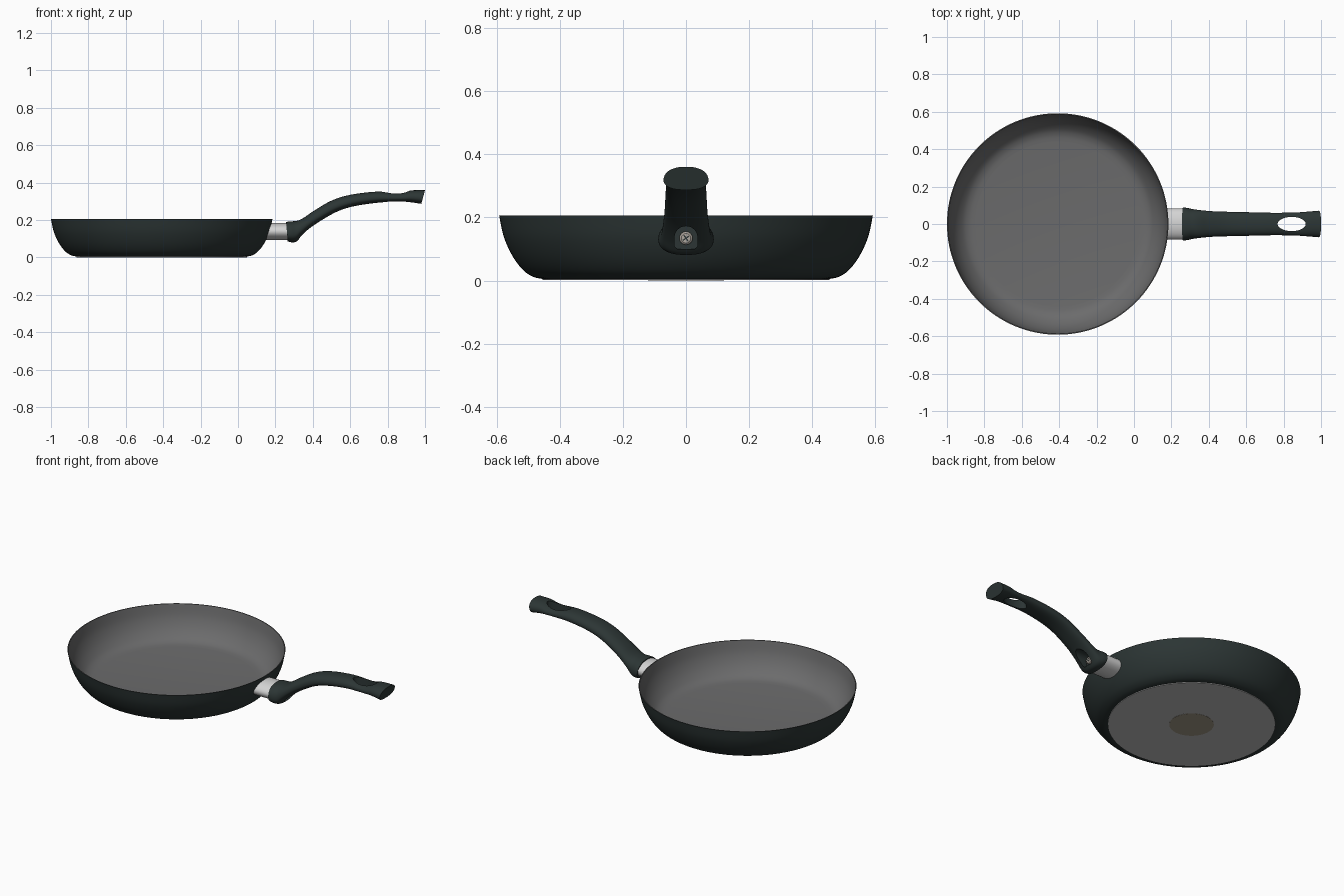
import bpy, bmesh, math

if "Cube" in bpy.data.objects:
    bpy.data.objects.remove(bpy.data.objects["Cube"])

def material(name, rgb):
    m = bpy.data.materials.new(name)
    m.diffuse_color = (*rgb, 1)
    m.use_nodes = True
    m.node_tree.nodes["Principled BSDF"].inputs["Base Color"].default_value = m.diffuse_color
    return m

DARK = material("dark green coating", (0.025, 0.036, 0.035))
GREY = material("grey non-stick", (0.148, 0.148, 0.150))
PLATE = material("light base metal", (0.50, 0.50, 0.50))
STEEL = material("brushed steel", (0.66, 0.66, 0.66))
BRONZE = material("bronze disc", (0.35, 0.31, 0.24))
SCREW = material("screw metal", (0.42, 0.38, 0.34))

CX = -0.408  # pan centre

def spline(pts, steps):
    """Catmull-Rom through tuples of any length."""
    out = []
    for i in range(len(pts) - 1):
        p0, p1, p2, p3 = pts[max(i - 1, 0)], pts[i], pts[i + 1], pts[min(i + 2, len(pts) - 1)]
        for s in range(steps):
            t = s / steps
            out.append(tuple(0.5 * (2 * b + (c - a) * t + (2 * a - 5 * b + 4 * c - d) * t * t
                                    + (3 * b - a - 3 * c + d) * t ** 3)
                             for a, b, c, d in zip(p0, p1, p2, p3)))
    return out + [pts[-1]]

def loft(name, rings, mats, mat_rule=lambda i: 0, angle=35, start_cap=True):
    """Skin a list of equal rings; ngon caps close the ends."""
    bm = bmesh.new()
    vs = [[bm.verts.new(p) for p in r] for r in rings]
    n = len(vs[0])
    for i in range(len(vs) - 1):
        for j in range(n):
            k = (j + 1) % n
            f = bm.faces.new((vs[i][j], vs[i][k], vs[i + 1][k], vs[i + 1][j]))
            f.material_index = mat_rule(i)
    if start_cap:
        bm.faces.new(vs[0][::-1]).material_index = mat_rule(0)
    bm.faces.new(vs[-1]).material_index = mat_rule(len(vs) - 2)
    bmesh.ops.recalc_face_normals(bm, faces=bm.faces)
    me = bpy.data.meshes.new(name)
    bm.to_mesh(me)
    bm.free()
    ob = bpy.data.objects.new(name, me)
    bpy.context.collection.objects.link(ob)
    for m in mats:
        me.materials.append(m)
    smooth(ob, angle)
    return ob

def smooth(ob, angle):
    bpy.ops.object.select_all(action='DESELECT')
    bpy.context.view_layer.objects.active = ob
    ob.select_set(True)
    bpy.ops.object.shade_smooth_by_angle(angle=math.radians(angle))

def circle_z(r, z, n=128, cx=CX):
    return [(cx + r * math.cos(2 * math.pi * j / n), r * math.sin(2 * math.pi * j / n), z)
            for j in range(n)]

def oval_x(x, ry, rz, zc, n=48):
    return [(x, ry * math.cos(2 * math.pi * j / n), zc + rz * math.sin(2 * math.pi * j / n))
            for j in range(n)]

# Pan body: dark outside, grey rim and inside
outer = spline([(0.455, 0.005), (0.485, 0.012), (0.517, 0.034), (0.55, 0.078),
                (0.577, 0.138), (0.592, 0.206)], 5)
inner = spline([(0.587, 0.206), (0.571, 0.138), (0.544, 0.083), (0.508, 0.042),
                (0.475, 0.024), (0.44, 0.018)], 5)
n_out = len(outer)
loft("pan_body", [circle_z(r, z) for r, z in outer + inner], [DARK, GREY],
     lambda i: 0 if i < n_out - 1 else 1)

# Base plate and centre disc underneath
loft("base_plate", [circle_z(0.455, 0.007), circle_z(0.455, 0.001)], [PLATE])
loft("base_centre_disc", [circle_z(0.121, 0.004, 64), circle_z(0.121, 0.0, 64)], [BRONZE])

# Steel ferrule, its open inner end shaped to the pan wall
def wall_radius(z):
    for (r0, z0), (r1, z1) in zip(outer, outer[1:]):
        if z0 <= z <= z1:
            return r0 + (r1 - r0) * (z - z0) / (z1 - z0)
    return outer[-1][0]

far = oval_x(0.285, 0.083, 0.046, 0.139)
near = [(CX + math.sqrt(wall_radius(z) ** 2 - y * y) - 0.002, y, z) for _, y, z in far]
loft("ferrule", [near, far], [STEEL], start_cap=False)

# Handle: stations of top x, top z, bottom x, bottom z, half width
stations = [(0.257, 0.190, 0.266, 0.086, 0.088), (0.282, 0.193, 0.288, 0.081, 0.086),
            (0.308, 0.195, 0.314, 0.086, 0.080), (0.330, 0.201, 0.345, 0.119, 0.076),
            (0.357, 0.216, 0.385, 0.156, 0.072), (0.405, 0.249, 0.435, 0.192, 0.068),
            (0.50, 0.304, 0.525, 0.243, 0.065), (0.60, 0.335, 0.615, 0.273, 0.063),
            (0.74, 0.352, 0.74, 0.292, 0.060), (0.84, 0.346, 0.84, 0.297, 0.061),
            (0.89, 0.349, 0.89, 0.297, 0.063), (0.93, 0.359, 0.925, 0.295, 0.066),
            (1.0, 0.360, 0.980, 0.287, 0.071)]

def handle_ring(s, n=48, wide=0.43):
    xt, zt, xb, zb, w = s
    ring = []
    for j in range(n):
        a = 2 * math.pi * j / n
        c, d = math.cos(a), math.sin(a)
        y = w * math.copysign(abs(c) ** 0.82, c)
        v = math.copysign(abs(d) ** (0.95 if d > 0 else 0.85), d)
        t = wide + v * ((1 - wide) if v > 0 else wide)
        ring.append((xb + (xt - xb) * t, y, zb + (zt - zb) * t))
    return ring

handle = loft("handle", [handle_ring(s) for s in spline(stations, 5)], [DARK])

# Hanging hole and arched screw recess cut from the handle
def hole_ring(z, n=48):
    return [(0.843 + 0.075 * math.cos(2 * math.pi * j / n),
             0.038 * math.sin(2 * math.pi * j / n), z) for j in range(n)]

def arch(x, n=24):
    top = [(x, 0.036 * math.cos(math.pi * j / n), 0.137 + 0.035 * math.sin(math.pi * j / n))
           for j in range(n + 1)]
    return top + [(x, -0.036, 0.108), (x, -0.028, 0.1), (x, 0.028, 0.1), (x, 0.036, 0.108)]

cutters = [loft("hole_cutter", [hole_ring(0.2), hole_ring(0.45)], [DARK]),
           loft("recess_cutter", [arch(0.308), arch(0.46)], [DARK])]
for c in cutters:
    c.hide_render = True
    bpy.context.view_layer.objects.active = handle
    mod = handle.modifiers.new("cut", 'BOOLEAN')
    mod.operation, mod.solver, mod.object = 'DIFFERENCE', 'EXACT', c
    bpy.ops.object.select_all(action='DESELECT')
    handle.select_set(True)
    bpy.ops.object.modifier_apply(modifier=mod.name)
    bpy.data.objects.remove(c)
smooth(handle, 35)

# Screw with a cross slot
loft("screw", [oval_x(0.30, 0.021, 0.021, 0.134, 24), oval_x(0.322, 0.021, 0.021, 0.134, 24),
               oval_x(0.327, 0.015, 0.015, 0.134, 24)], [SCREW], angle=30)
for k, ang in enumerate((math.radians(35), math.radians(125))):
    ca, sa = math.cos(ang), math.sin(ang)
    slot = [[(x, u * ca - v * sa, 0.134 + u * sa + v * ca)
             for u, v in ((-0.012, -0.002), (0.012, -0.002), (0.012, 0.002), (-0.012, 0.002))]
            for x in (0.325, 0.328)]
    loft(f"screw_slot_{k + 1}", slot, [DARK])
